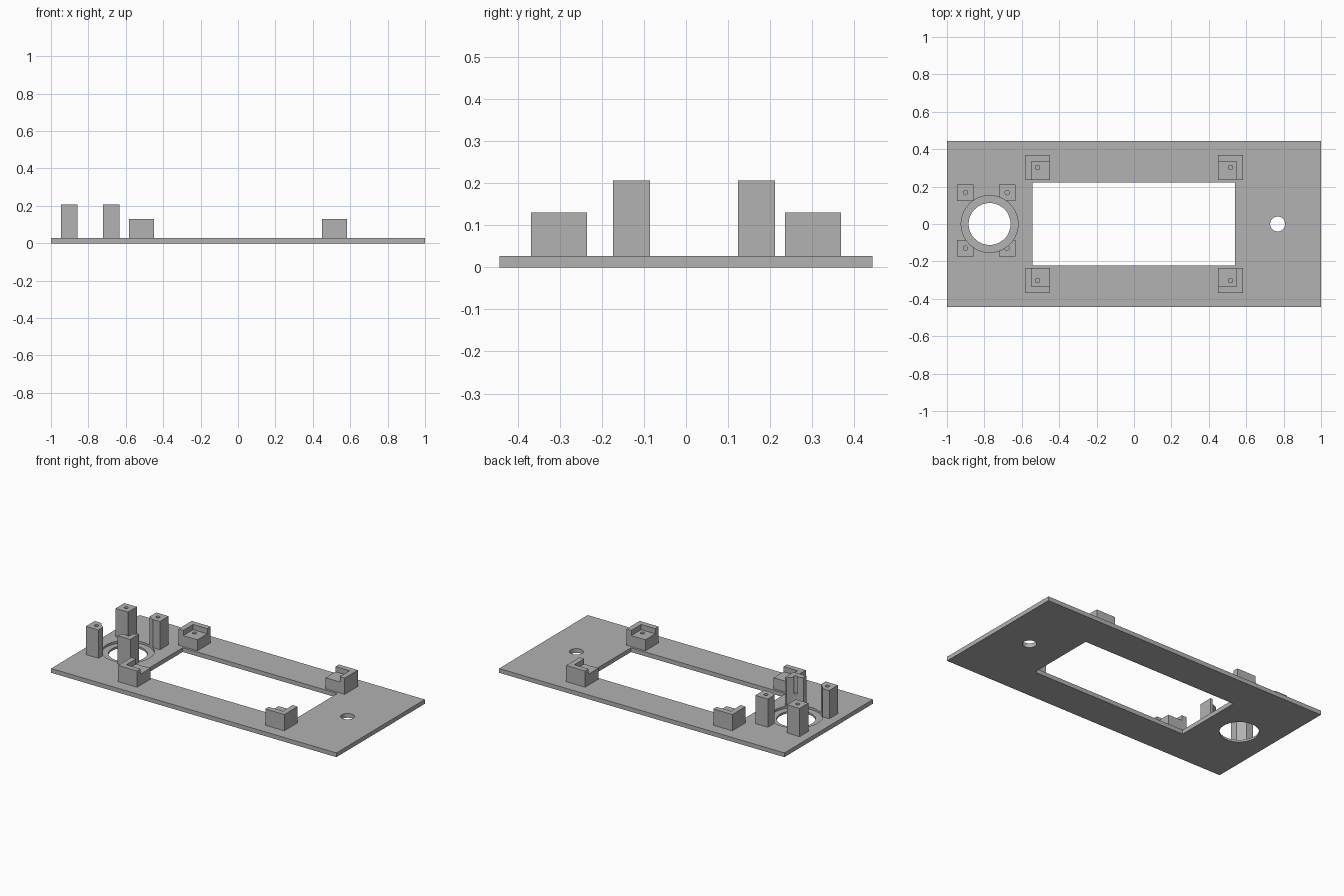
import bpy
import math

cube = bpy.data.objects.get("Cube")
if cube:
    bpy.data.objects.remove(cube, do_unlink=True)

grey = bpy.data.materials.new("grey_plastic")
grey.use_nodes = True
COLOUR = (0.445, 0.445, 0.445, 1)
grey.diffuse_color = COLOUR
for node in grey.node_tree.nodes:
    if node.type == 'BSDF_PRINCIPLED':
        node.inputs["Base Color"].default_value = COLOUR


def box(name, x0, x1, y0, y1, z0, z1):
    bpy.ops.mesh.primitive_cube_add(
        size=1, location=((x0 + x1) / 2, (y0 + y1) / 2, (z0 + z1) / 2))
    ob = bpy.context.object
    ob.name = name
    ob.scale = (x1 - x0, y1 - y0, z1 - z0)
    bpy.ops.object.transform_apply(location=False, rotation=False, scale=True)
    ob.data.materials.append(grey)
    return ob


def cylinder(name, x, y, r, z0, z1, sides=64):
    bpy.ops.mesh.primitive_cylinder_add(
        vertices=sides, radius=r, depth=z1 - z0, location=(x, y, (z0 + z1) / 2))
    ob = bpy.context.object
    ob.name = name
    ob.data.materials.append(grey)
    return ob


def cut(target, *cutters):
    """Subtract each cutter, then discard it."""
    for cutter in cutters:
        cutter.hide_render = True
        bpy.ops.object.select_all(action='DESELECT')
        target.select_set(True)
        bpy.context.view_layer.objects.active = target
        mod = target.modifiers.new("cut", 'BOOLEAN')
        mod.operation = 'DIFFERENCE'
        mod.solver = 'EXACT'
        mod.object = cutter
        bpy.ops.object.modifier_apply(modifier=mod.name)
        bpy.data.objects.remove(cutter, do_unlink=True)
    bpy.ops.object.shade_smooth_by_angle(angle=math.radians(30))


PLATE = 0.027        # plate thickness
RIM = 0.013          # floor of the round recess
RING_X = -0.772      # centre of the round opening
RING_R = 0.152

# Plate with display window, round opening with stepped rim, and small hole
plate = box("base_plate", -1, 1, -0.443, 0.443, 0, PLATE)
cut(plate,
    box("window_cutter", -0.543, 0.541, -0.222, 0.222, -0.1, 0.1),
    cylinder("opening_cutter", RING_X, 0, 0.112, -0.1, 0.1),
    cylinder("rim_cutter", RING_X, 0, RING_R, RIM, 0.1),
    cylinder("small_hole_cutter", 0.768, 0, 0.04, -0.1, 0.1))

# Four corner supports, each with a recess open towards the window
HALF, WALL, TOP, SEAT = 0.0665, 0.034, 0.13, 0.097
for sx, side in ((-1, "right"), (1, "left")):
    for sy, end in ((-1, "front"), (1, "back")):
        cx, cy = sx * 0.516, sy * 0.302
        support = box(f"{end}_{side}_corner_support",
                      cx - HALF, cx + HALF, cy - HALF, cy + HALF, PLATE, TOP)
        # Shift the recess inwards so only the two outer walls remain
        rx, ry = cx - sx * WALL, cy - sy * WALL
        cut(support,
            box("recess_cutter", rx - HALF, rx + HALF, ry - HALF, ry + HALF, SEAT, 0.3),
            cylinder("pilot_cutter", cx, cy, 0.012, 0.045, 0.3, 24))

# Four tall posts around the round opening, trimmed by its rim
POST = 0.044
for px, side in ((-0.901, "right"), (-0.678, "left")):
    for py, end in ((-0.129, "front"), (0.168, "back")):
        post = box(f"{end}_{side}_post",
                   px - POST, px + POST, py - POST, py + POST, PLATE, 0.206)
        cut(post,
            cylinder("rim_cutter", RING_X, 0, RING_R, RIM, 0.3),
            cylinder("pilot_cutter", px, py, 0.012, 0.1, 0.3, 24))
